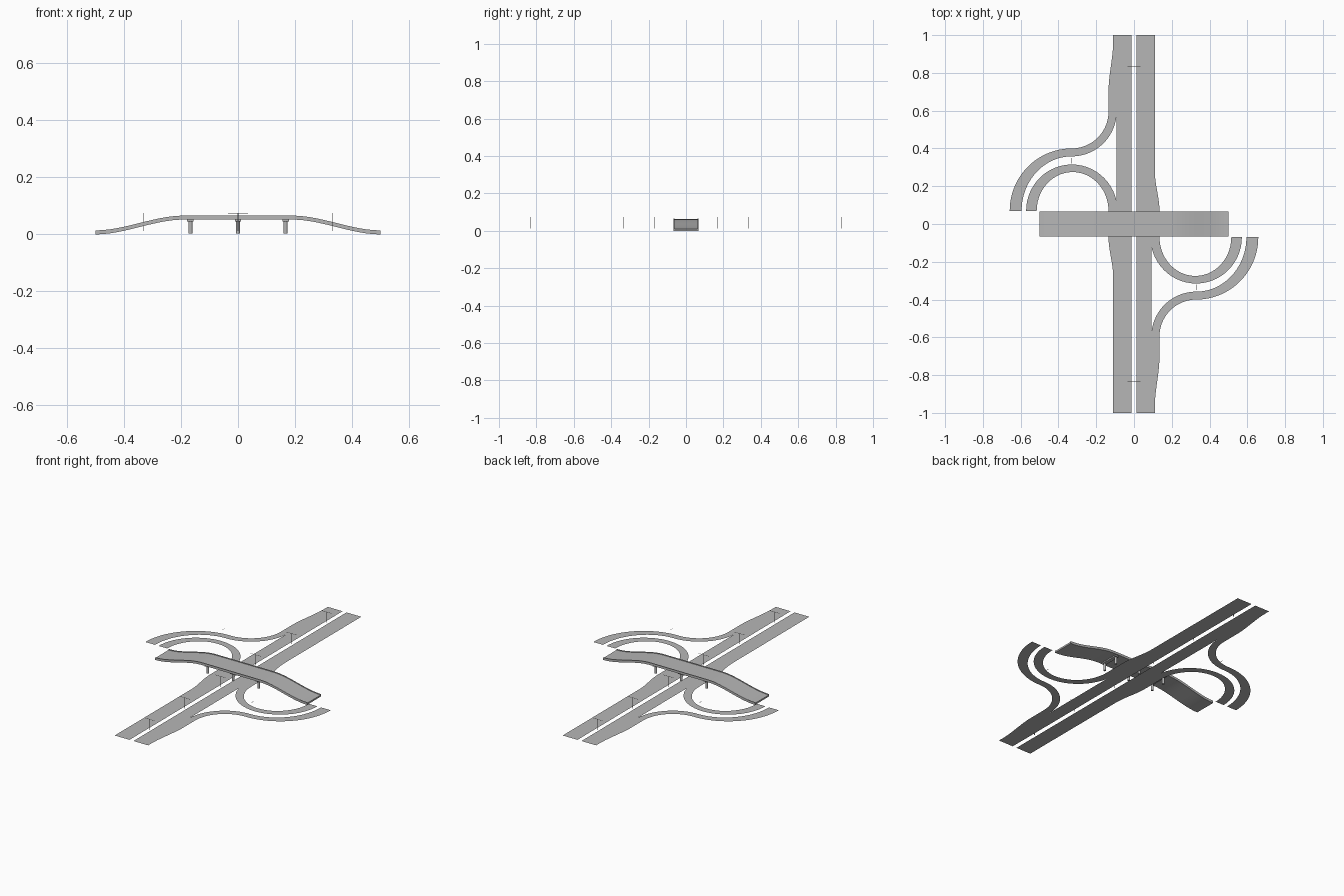
import bpy, bmesh
from math import pi, sin, cos
from mathutils import Matrix

old = bpy.data.objects.get("Cube")
if old:
    bpy.data.objects.remove(old)

GROUND = 0.012

mat = bpy.data.materials.new("concrete_grey")
mat.use_nodes = True
GREY = (0.47, 0.47, 0.47, 1)
mat.diffuse_color = GREY
mat.node_tree.nodes["Principled BSDF"].inputs["Base Color"].default_value = GREY


def finish(name, bm):
    mesh = bpy.data.meshes.new(name)
    bm.to_mesh(mesh)
    bm.free()
    mesh.materials.append(mat)
    obj = bpy.data.objects.new(name, mesh)
    bpy.context.collection.objects.link(obj)
    return obj


def smooth(t):
    t = max(0, min(1, t))
    return t * t * (3 - 2 * t)


def strip(name, edge_a, edge_b):
    """Flat road surface between two edges, plus its half-turn twin."""
    for side, turn in (("right", 1), ("left", -1)):
        bm = bmesh.new()
        rows = [[bm.verts.new((turn * x, turn * y, GROUND)) for x, y in edge]
                for edge in (edge_a, edge_b)]
        for i in range(len(edge_a) - 1):
            face = bm.faces.new((rows[0][i], rows[0][i + 1], rows[1][i + 1], rows[1][i]))
            face.normal_update()
            if face.normal.z < 0:
                face.normal_flip()
        finish(f"{side}_{name}", bm)


def arc(cx, cy, rx, ry, start, end, steps=28):
    angles = [start + (end - start) * i / steps for i in range(steps + 1)]
    return [(cx + rx * cos(a), cy + ry * sin(a)) for a in angles]


def box(bm, size, centre):
    m = Matrix.Translation(centre) @ Matrix.Diagonal((*size, 1))
    bmesh.ops.create_cube(bm, size=1, matrix=m)


# Carriageways, widening where the slip roads join
outer = [(-0.11, -1), (-0.11, -0.28)]
for i in range(1, 9):
    outer.append((-0.11 - 0.025 * smooth(i / 8), -0.28 + 0.21 * i / 8))
outer += [(-0.135, 0.07), (-0.092, 0.07), (-0.092, 0.67), (-0.135, 0.67), (-0.135, 0.7)]
for i in range(1, 11):
    outer.append((-0.135 + 0.025 * smooth(i / 10), 0.7 + 0.27 * i / 10))
outer.append((-0.11, 1))
strip("carriageway", outer, [(-0.013, y) for x, y in outer])

# Loop slip road, wider at its outer end
inside = arc(-0.325, 0.07, 0.19, 0.205, 0, pi)
outside = [(-0.092, 0.07)] + arc(-0.329, 0.07, 0.242, 0.245, 0, pi)[1:]
strip("loop_ramp", inside, outside)

# S-shaped slip road
near = [(-0.135, 0.67)] + arc(-0.33, 0.595, 0.195, 0.195, 0, -pi / 2)
far = [(-0.092, 0.67)] + arc(-0.33, 0.595, 0.238, 0.237, 0, -pi / 2)
near += arc(-0.33, 0.07, 0.328, 0.33, pi / 2, pi)[1:]
far += arc(-0.33, 0.07, 0.265, 0.288, pi / 2, pi)[1:]
strip("s_ramp", near, far)

# Bridge deck: kerbed cross-section swept along the raised profile
section = [(-0.066, 0), (0.066, 0), (0.066, 0.014), (0.062, 0.014),
           (0.062, 0.010), (-0.062, 0.010), (-0.062, 0.014), (-0.066, 0.014)]
bm = bmesh.new()
rings = []
for i in range(41):
    x = -0.5 + i / 40
    base = 0.052 * smooth((0.5 - abs(x)) / 0.31)
    rings.append([bm.verts.new((x, y, base + z)) for y, z in section])
for a, b in zip(rings, rings[1:]):
    for j in range(len(section)):
        k = (j + 1) % len(section)
        bm.faces.new((a[j], a[k], b[k], b[j]))
bm.faces.new(rings[0])
bm.faces.new(rings[-1])
bmesh.ops.recalc_face_normals(bm, faces=bm.faces)
deck = finish("bridge_deck", bm)

# Round piers under a cross beam
for label, x in (("right", -0.167), ("middle", 0), ("left", 0.167)):
    bm = bmesh.new()
    for y in (-0.045, 0.045):
        bmesh.ops.create_cone(bm, cap_ends=True, segments=12, radius1=0.007, radius2=0.007,
                              depth=0.046, matrix=Matrix.Translation((x, y, 0.026)))
    box(bm, (0.022, 0.116, 0.008), (x, 0, 0.049))
    finish(f"{label}_pier", bm)

# Lamp posts along the median
for i in range(6):
    y = -5 / 6 + i / 3
    bm = bmesh.new()
    box(bm, (0.002, 0.002, 0.062), (0, y, 0.043))
    box(bm, (0.07, 0.002, 0.001), (0, y, 0.0745))
    finish(f"median_lamp_{i + 1}", bm)

# Lamp posts between the slip roads
for label, s in (("right", -1), ("left", 1)):
    bm = bmesh.new()
    box(bm, (0.0015, 0.0015, 0.062), (s * 0.33, -s * 0.335, 0.043))
    box(bm, (0.0015, 0.03, 0.001), (s * 0.33, -s * 0.335, 0.0745))
    finish(f"{label}_ramp_lamp", bm)

# Smooth shading on the swept deck
bpy.ops.object.select_all(action="DESELECT")
deck.select_set(True)
bpy.context.view_layer.objects.active = deck
bpy.ops.object.shade_smooth_by_angle()
